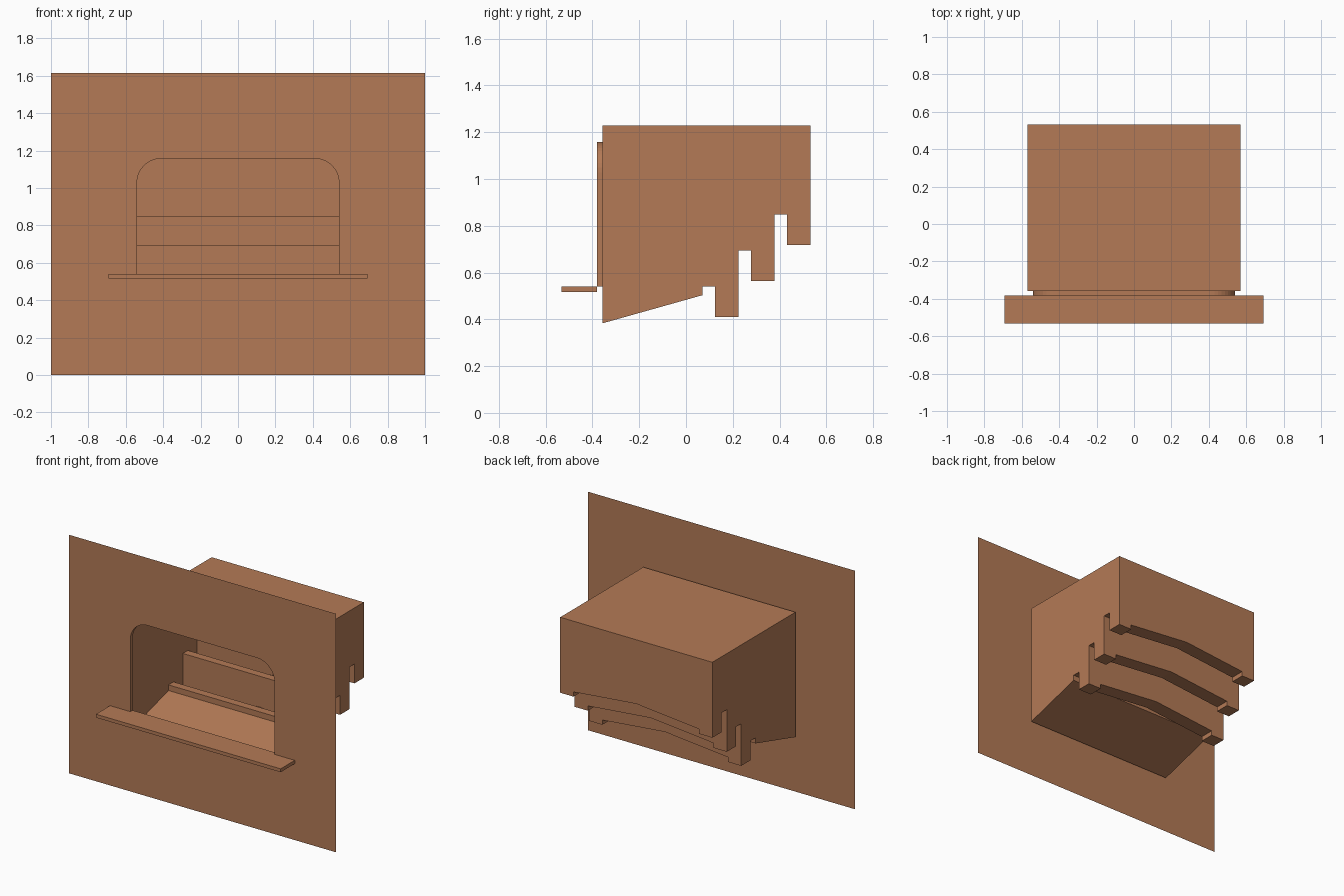
import bpy, bmesh, math

if "Cube" in bpy.data.objects:
    bpy.data.objects.remove(bpy.data.objects["Cube"])

brown = bpy.data.materials.new("terracotta_brown")
brown.diffuse_color = (0.456, 0.195, 0.093, 1)
brown.use_nodes = True
brown.node_tree.nodes["Principled BSDF"].inputs["Base Color"].default_value = brown.diffuse_color

WALL_Y, BOX_Y = -0.381, -0.357     # front panel plane, mouth of the recess


def finish(name, bm):
    mesh = bpy.data.meshes.new(name)
    bm.to_mesh(mesh)
    bm.free()
    mesh.materials.append(brown)
    ob = bpy.data.objects.new(name, mesh)
    bpy.context.collection.objects.link(ob)
    return ob


def opening_outline():
    """Opening with a flat bottom and two rounded upper corners (x, z)."""
    w, z0, z1, r, n = 0.54, 0.54, 1.158, 0.13, 10
    right = [(w, z0)]
    for i in range(n + 1):
        a = math.pi / 2 * i / n
        right.append((w - r + r * math.cos(a), z1 - r + r * math.sin(a)))
    return right + [(-x, z) for x, z in reversed(right)]


def loop(bm, pts, y):
    vs = [bm.verts.new((x, y, z)) for x, z in pts]
    return vs, [bm.edges.new((vs[i - 1], vs[i])) for i in range(len(vs))]


def holed_sheet(name, half_w, z0, z1, y):
    """Flat sheet facing the front, with the opening left out."""
    bm = bmesh.new()
    rect = [(-half_w, z0), (half_w, z0), (half_w, z1), (-half_w, z1)]
    edges = loop(bm, rect, y)[1] + loop(bm, opening_outline(), y)[1]
    bmesh.ops.triangle_fill(bm, use_beauty=True, edges=edges, normal=(0, -1, 0))
    return finish(name, bm)


# front panel and the collar sheet at the mouth of the recess
holed_sheet("front_panel", 1.0, 0.0, 1.615, WALL_Y)
holed_sheet("recess_collar", 0.57, 0.383, 1.229, BOX_Y)

# short reveal between the two sheets
bm = bmesh.new()
a = loop(bm, opening_outline(), WALL_Y)[0]
b = loop(bm, opening_outline(), BOX_Y)[0]
for i in range(len(a)):
    bm.faces.new((a[i - 1], a[i], b[i], b[i - 1]))
finish("opening_reveal", bm)

# recess: stepped side profile (y, z, is trough floor) swept across x
profile = [(BOX_Y, 0.383, 0), (0.07, 0.503, 0)]
for i in range(3):
    y, z = 0.07 + 0.154 * i, 0.541 + 0.154 * i
    profile += [(y, z, 0), (y + 0.054, z, 0),
                (y + 0.054, z - 0.131, 1), (y + 0.154, z - 0.131, 1)]
profile[-1] = (0.532, profile[-1][1], 1)
profile += [(0.532, 1.229, 0), (BOX_Y, 1.229, 0)]

# stations across x: (x, rise of the trough floors), a shallow ridge with end pits
stations = [(-0.57, 0), (-0.47, 0), (-0.47, 0.032), (0, 0.077),
            (0.47, 0.032), (0.47, 0), (0.57, 0)]
bm = bmesh.new()
rows = [[bm.verts.new((x, y, z + rise * t)) for y, z, t in profile]
        for x, rise in stations]
for s in range(len(rows) - 1):
    step = stations[s][0] == stations[s + 1][0]
    for p in range(len(profile) - 1):
        if step and not (profile[p][2] and profile[p + 1][2]):
            continue
        bm.faces.new((rows[s][p], rows[s + 1][p],
                      rows[s + 1][p + 1], rows[s][p + 1]))
bm.faces.new(rows[0])
bm.faces.new(rows[-1][::-1])
bmesh.ops.remove_doubles(bm, verts=bm.verts[:], dist=1e-5)
finish("stepped_recess", bm)

# sill below the opening
bm = bmesh.new()
bmesh.ops.create_cube(bm, size=1)
bmesh.ops.scale(bm, vec=(1.384, 0.151, 0.023), verts=bm.verts)
bmesh.ops.translate(bm, vec=(0, WALL_Y - 0.0755, 0.5285), verts=bm.verts)
finish("sill", bm)
